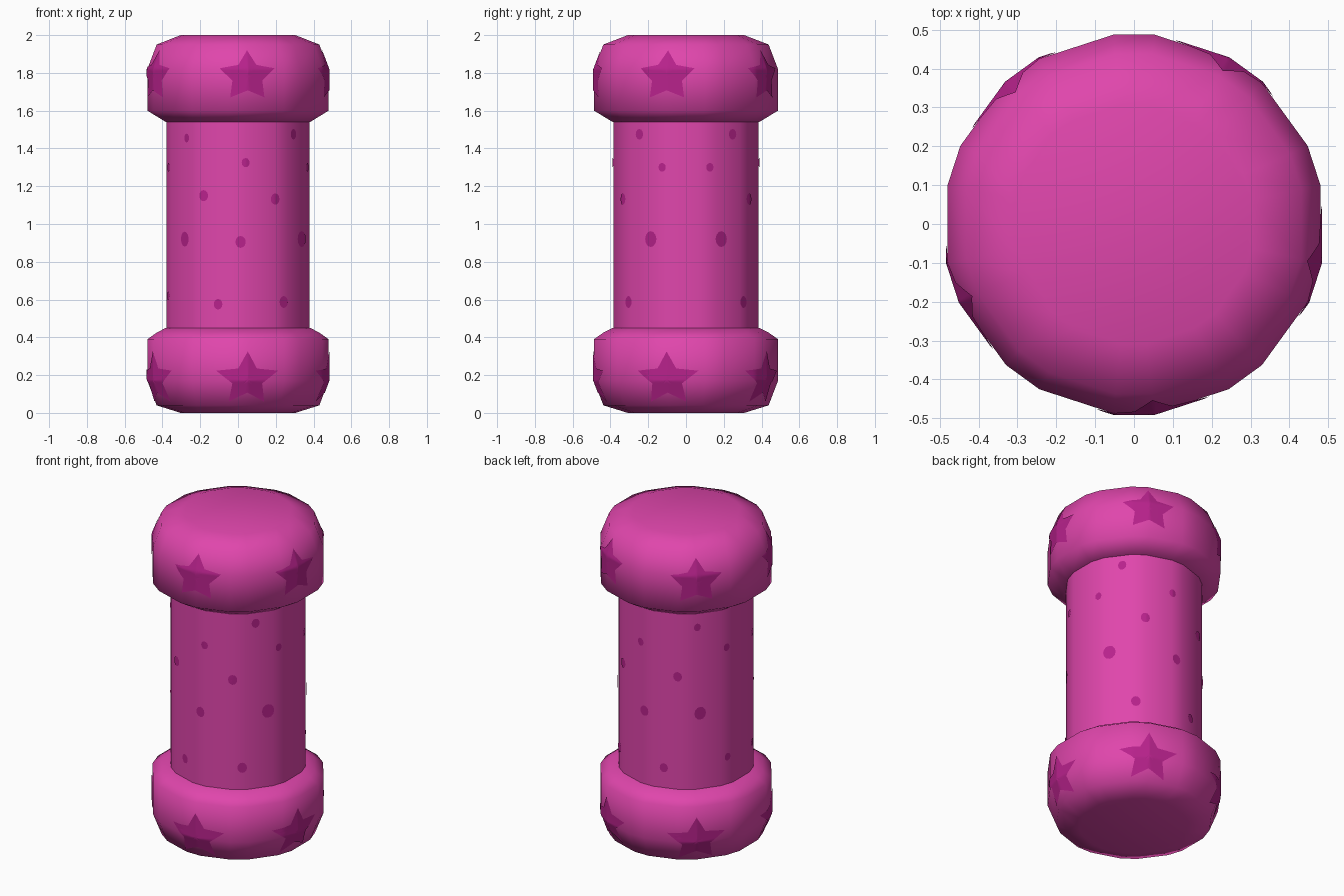
import bpy, bmesh, math
from math import sin, cos, radians as rad, pi

if "Cube" in bpy.data.objects:
    bpy.data.objects.remove(bpy.data.objects["Cube"])


def material(name, rgb):
    m = bpy.data.materials.new(name)
    m.diffuse_color = (*rgb, 1)
    m.use_nodes = True
    m.node_tree.nodes["Principled BSDF"].inputs["Base Color"].default_value = m.diffuse_color
    return m


PINK = material("pink", (0.745, 0.061, 0.413))
MAGENTA = material("dark magenta", (0.479, 0.016, 0.262))

# Cross-section: a ten-sided shape with bevelled corners
HALF = 11.8
ANGLES = [36 * k + s * HALF for k in range(10) for s in (-1, 1)]

# Profiles as (radius, height)
TOP = [(0.375, 1.54), (0.39, 1.54), (0.49, 1.60), (0.49, 1.82), (0.44, 1.95), (0.31, 2.0)]
BOTTOM = [(0.31, 0.0), (0.44, 0.04), (0.49, 0.17), (0.49, 0.39), (0.44, 0.425), (0.39, 0.45), (0.375, 0.45)]
BODY = [(0.387, 0.40), (0.387, 1.60)]


def finish(bm, name, mat):
    me = bpy.data.meshes.new(name)
    bm.to_mesh(me)
    bm.free()
    me.materials.append(mat)
    for p in me.polygons:
        p.use_smooth = True
    ob = bpy.data.objects.new(name, me)
    bpy.context.collection.objects.link(ob)
    return ob


def lathe(name, profile, close_first=False, close_last=False):
    bm = bmesh.new()
    rings = [[bm.verts.new((r * cos(rad(a)), r * sin(rad(a)), z)) for a in ANGLES] for r, z in profile]
    n = len(ANGLES)
    for lo, hi in zip(rings, rings[1:]):
        for i in range(n):
            j = (i + 1) % n
            bm.faces.new((lo[i], lo[j], hi[j], hi[i]))
    if close_first:
        bm.faces.new(rings[0][::-1])
    if close_last:
        bm.faces.new(rings[-1])
    return finish(bm, name, PINK)


def surface(profile, deg, z):
    """Point just above the lathed surface at an angle and height."""
    d = (deg + 18) % 36 - 18
    if abs(d) <= HALF:
        f = cos(rad(HALF)) / cos(rad(d))
    else:
        f = cos(rad(18 - HALF)) / cos(rad(18 - abs(d)))
    r = profile[-1][0]
    for (r0, z0), (r1, z1) in zip(profile, profile[1:]):
        if z0 < z1 and z0 <= z <= z1:
            r = r0 + (r1 - r0) * (z - z0) / (z1 - z0)
            break
    r = r * f + 0.004
    return (r * cos(rad(deg)), r * sin(rad(deg)), z)


def add_patch(bm, profile, deg, z, outline, radius, rings):
    """Thin patch that follows the surface, filled with shrinking rings."""
    def pt(u, v):
        return bm.verts.new(surface(profile, deg + math.degrees(u / radius), z + v))
    centre = pt(0, 0)
    prev = None
    n = len(outline)
    for k in range(1, rings + 1):
        ring = [pt(u * k / rings, v * k / rings) for u, v in outline]
        for i in range(n):
            j = (i + 1) % n
            if prev:
                bm.faces.new((prev[i], ring[i], ring[j], prev[j]))
            else:
                bm.faces.new((centre, ring[i], ring[j]))
        prev = ring


def star_outline(w, h, inner, steps=6):
    tips = []
    for i in range(10):
        a = pi / 2 + i * pi / 5
        s = inner if i % 2 else 1
        tips.append((w * s * cos(a), h * s * sin(a)))
    out = []
    for (x0, y0), (x1, y1) in zip(tips, tips[1:] + tips[:1]):
        out += [(x0 + (x1 - x0) * t / steps, y0 + (y1 - y0) * t / steps) for t in range(steps)]
    return out


def stars(name, profile, z, outline):
    bm = bmesh.new()
    for k in range(5):
        add_patch(bm, profile, -84 + 72 * k, z, outline, 0.483, 8)
    finish(bm, name, MAGENTA)


# Handle and the two end caps
lathe("handle", BODY)
lathe("top_cap", TOP, close_last=True)
lathe("bottom_cap", BOTTOM, close_first=True)

# Stars around each cap
stars("top_stars", TOP, 1.782, star_outline(0.155, 0.138, 0.54))
stars("bottom_stars", BOTTOM, 0.178, star_outline(0.175, 0.147, 0.48))

# Spots on the handle: (angle, height, half width), mirrored front to back
SPOTS = [(134.5, 1.455, 0.020), (40, 1.475, 0.024), (84, 1.325, 0.021), (19, 1.30, 0.020),
         (161, 1.30, 0.020), (118, 1.15, 0.025), (59.5, 1.132, 0.026), (137, 0.92, 0.034),
         (88, 0.905, 0.027), (29, 0.92, 0.036), (106, 0.575, 0.024), (51.5, 0.587, 0.027),
         (162, 0.62, 0.020)]
bm = bmesh.new()
for a, z, s in SPOTS:
    oval = [(s * cos(2 * pi * i / 12), 1.17 * s * sin(2 * pi * i / 12)) for i in range(12)]
    for side in (-1, 1):
        add_patch(bm, BODY, side * a, z, oval, 0.383, 3)
finish(bm, "handle_spots", MAGENTA)
